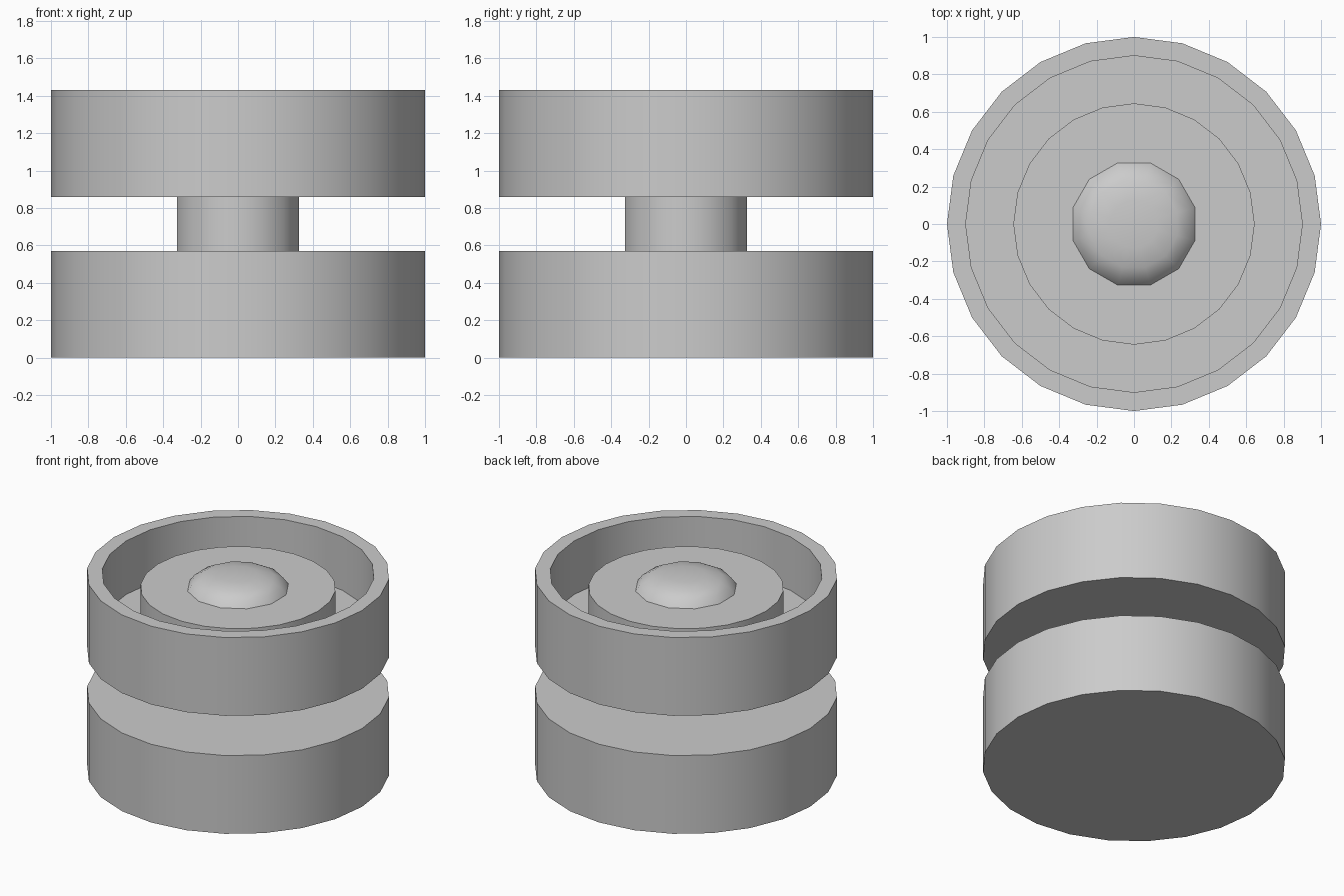
import bpy, bmesh
from math import sin, cos, pi, radians

if "Cube" in bpy.data.objects:
    bpy.data.objects.remove(bpy.data.objects["Cube"])


def lathe(name, profile, sides, start=0.0, sharp=40):
    """Revolve (radius, z) points about z; radius 0 closes to a pole."""
    bm = bmesh.new()
    rings = []
    for r, z in profile:
        if r == 0:
            rings.append([bm.verts.new((0, 0, z))] * sides)
        else:
            rings.append([bm.verts.new((r * cos(start + 2 * pi * i / sides),
                                        r * sin(start + 2 * pi * i / sides), z))
                          for i in range(sides)])
    for a, b in zip(rings, rings[1:]):
        for i in range(sides):
            j = (i + 1) % sides
            bm.faces.new(list(dict.fromkeys((a[i], a[j], b[j], b[i]))))
    bmesh.ops.recalc_face_normals(bm, faces=bm.faces)
    mesh = bpy.data.meshes.new(name)
    bm.to_mesh(mesh)
    bm.free()
    obj = bpy.data.objects.new(name, mesh)
    bpy.context.collection.objects.link(obj)
    bpy.ops.object.select_all(action='DESELECT')
    obj.select_set(True)
    bpy.context.view_layer.objects.active = obj
    bpy.ops.object.shade_smooth_by_angle(angle=radians(sharp))
    return obj


# Solid lower wheel
lathe("lower_wheel", [(0, 0), (1, 0), (1, 0.57), (0, 0.57)], 24)

# Upper wheel with a ring-shaped recess around a raised hub
lathe("upper_wheel", [(0, 0.86), (1, 0.86), (1, 1.43), (0.9, 1.43), (0.9, 1.04),
                      (0.645, 1.04), (0.645, 1.33), (0, 1.33)], 24)

# Short axle between the wheels
lathe("axle", [(0, 0.57), (0.338, 0.57), (0.338, 0.86), (0, 0.86)], 12, pi / 12)

# Rounded cap on the hub
lathe("hub_cap", [(0, 1.33), (0.338, 1.33), (0.305, 1.375), (0.24, 1.41),
                  (0.13, 1.427), (0, 1.43)], 12, pi / 12, 50)
